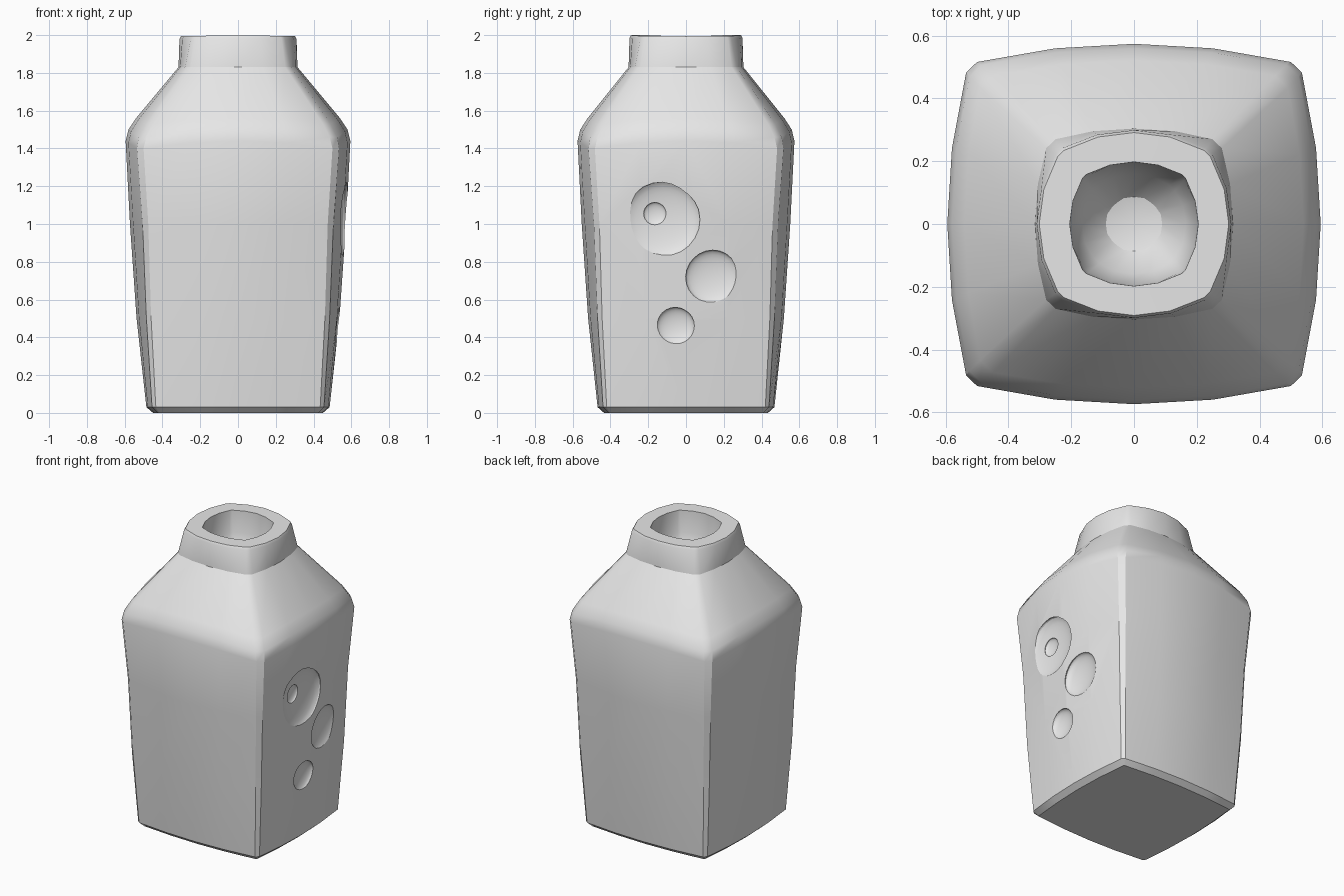
import bpy, bmesh, math
from mathutils import Matrix, Vector

if "Cube" in bpy.data.objects:
    bpy.data.objects.remove(bpy.data.objects["Cube"])

clay = bpy.data.materials.new("pale grey clay")
clay.use_nodes = True
clay.diffuse_color = (0.8, 0.8, 0.8, 1)
clay.node_tree.nodes["Principled BSDF"].inputs["Base Color"].default_value = clay.diffuse_color


def ring(bm, z, mid, corner, bevel, drop=0.0):
    """Bulging square loop: middle, quarter and bevelled corner points on each side."""
    quarter = corner + (mid - corner) * 0.75
    side = [(mid, 0, 0), (quarter, corner * 0.47, 0.25),
            (corner, corner - bevel, 1), (corner - bevel, corner, 1),
            (corner * 0.47, quarter, 0.25)]
    verts = []
    for turn in range(4):
        rot = Matrix.Rotation(turn * math.pi / 2, 3, "Z")
        for x, y, weight in side:
            p = rot @ Vector((x, y, z - drop * weight))
            verts.append(bm.verts.new((p.x, p.y * 0.965, p.z)))
    return verts


# Bottle body: outer wall from the base up to the rim, then down into the bowl
loops = [
    (0.0, 0.45, 0.425, 0.01), (0.03, 0.485, 0.455, 0.02),
    (0.5, 0.537, 0.485, 0.025), (1.0, 0.572, 0.505, 0.03),
    (1.44, 0.595, 0.535, 0.035, 0.04), (1.5, 0.58, 0.525, 0.04, 0.04),
    (1.56, 0.54, 0.49, 0.04, 0.03), (1.83, 0.315, 0.28, 0.03),
    (1.97, 0.31, 0.25, 0.02), (1.985, 0.302, 0.243, 0.02),
    (1.985, 0.205, 0.163, 0.01), (1.85, 0.2, 0.16, 0.015),
    (1.74, 0.165, 0.13, 0.02), (1.66, 0.09, 0.07, 0.015),
]
bm = bmesh.new()
rings = [ring(bm, *spec) for spec in loops]
for low, high in zip(rings, rings[1:]):
    for i in range(len(low)):
        j = (i + 1) % len(low)
        bm.faces.new((low[i], low[j], high[j], high[i]))
bm.faces.new(list(reversed(rings[0])))
tip = bm.verts.new((0, 0, 1.64))
for a, b in zip(rings[-1], rings[-1][1:] + rings[-1][:1]):
    bm.faces.new((a, b, tip))
# Slightly uneven rim
for v in bm.verts:
    if v.co.z > 1.96:
        v.co.z += 0.015 - 0.02 * abs(v.co.x)
bmesh.ops.recalc_face_normals(bm, faces=bm.faces)
mesh = bpy.data.meshes.new("bottle")
bm.to_mesh(mesh)
bm.free()
mesh.materials.append(clay)
bottle = bpy.data.objects.new("bottle", mesh)
bpy.context.collection.objects.link(bottle)
bpy.context.view_layer.objects.active = bottle
bottle.select_set(True)


def dent(x, y, z, radius, depth):
    """Press a shallow round hollow into the side wall."""
    bpy.ops.mesh.primitive_uv_sphere_add(segments=24, ring_count=16, radius=1,
                                         location=(x, y, z), rotation=(0, math.pi / 2, 0))
    cutter = bpy.context.object
    cutter.name = "dent_cutter"
    cutter.scale = (radius, radius, depth)
    cutter.data.materials.append(clay)
    cutter.hide_render = True
    mod = bottle.modifiers.new("dent", "BOOLEAN")
    mod.operation, mod.solver, mod.object = "DIFFERENCE", "EXACT", cutter
    bpy.ops.object.select_all(action="DESELECT")
    bpy.context.view_layer.objects.active = bottle
    bottle.select_set(True)
    bpy.ops.object.modifier_apply(modifier=mod.name)
    bpy.data.objects.remove(cutter)


# Three side hollows, with a small pit inside the largest
dent(0.566, -0.125, 1.025, 0.2, 0.045)
dent(0.548, 0.14, 0.72, 0.143, 0.04)
dent(0.532, -0.055, 0.46, 0.1, 0.035)
dent(0.524, -0.165, 1.055, 0.06, 0.02)

bpy.ops.object.shade_smooth_by_angle(angle=math.radians(28))
